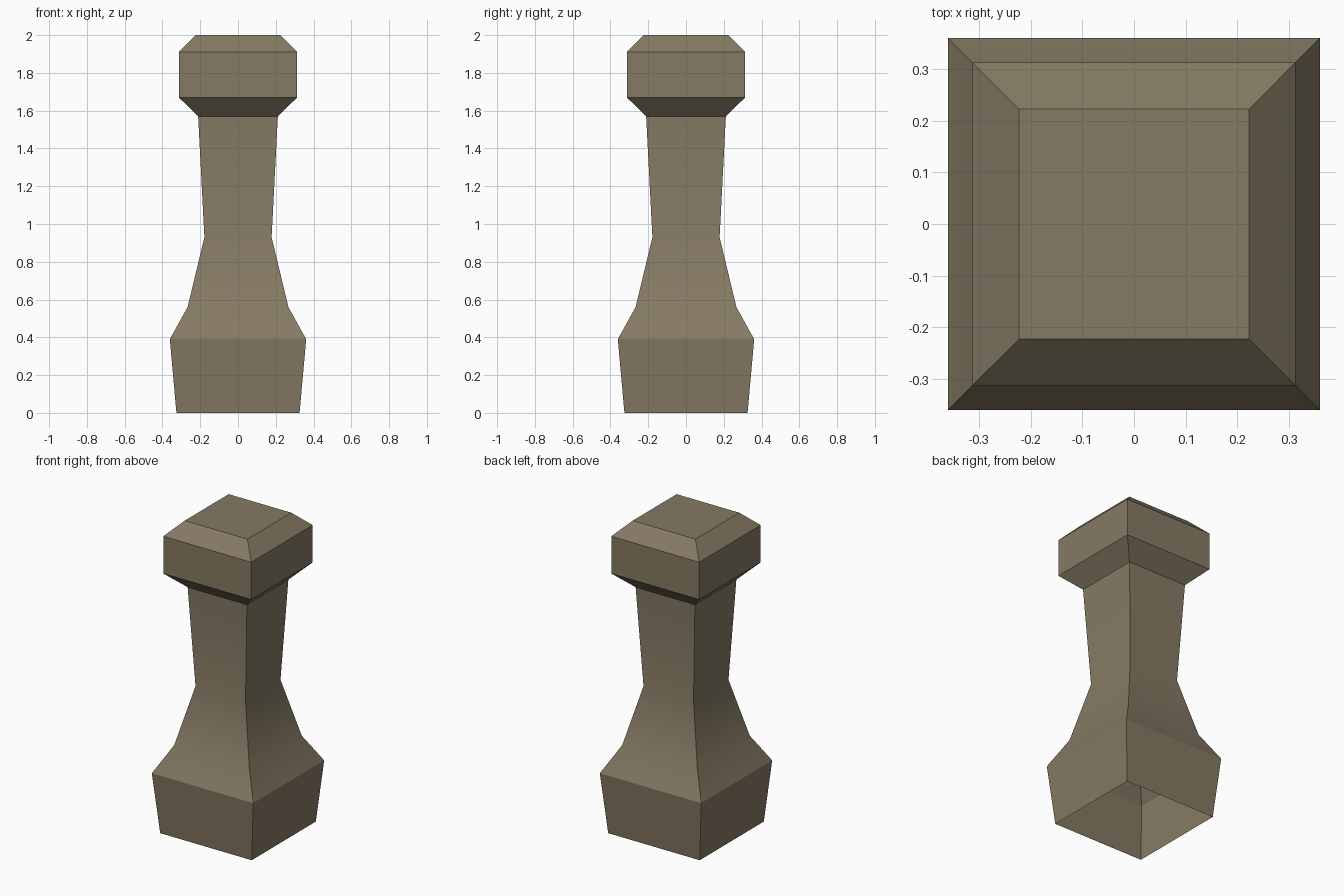
import bpy, bmesh

if "Cube" in bpy.data.objects:
    bpy.data.objects.remove(bpy.data.objects["Cube"])

# One stone colour
stone = bpy.data.materials.new("weathered stone")
stone.diffuse_color = (0.235, 0.195, 0.127, 1)
stone.use_nodes = True
stone.node_tree.nodes["Principled BSDF"].inputs["Base Color"].default_value = stone.diffuse_color

# Square post outline: (height, half width)
profile = [(0, 0.326), (0.39, 0.361), (0.56, 0.267), (0.93, 0.178),
           (1.57, 0.211), (1.67, 0.313), (1.91, 0.313), (2.0, 0.223)]
corners = [(-1, -1), (1, -1), (1, 1), (-1, 1)]

# Stack square rings into a shell: open underneath, capped on top
bm = bmesh.new()
rings = [[bm.verts.new((sx * w, sy * w, z)) for sx, sy in corners]
         for z, w in profile]
for low, high in zip(rings, rings[1:]):
    for i in range(4):
        j = (i + 1) % 4
        bm.faces.new((low[i], low[j], high[j], high[i]))
bm.faces.new(rings[-1])

mesh = bpy.data.meshes.new("stone_post")
bm.to_mesh(mesh)
bm.free()
mesh.materials.append(stone)
post = bpy.data.objects.new("stone_post", mesh)
bpy.context.collection.objects.link(post)

# Soft shading along the waist, crisp edges elsewhere
bpy.context.view_layer.objects.active = post
post.select_set(True)
bpy.ops.object.shade_smooth_by_angle(angle=0.52)
